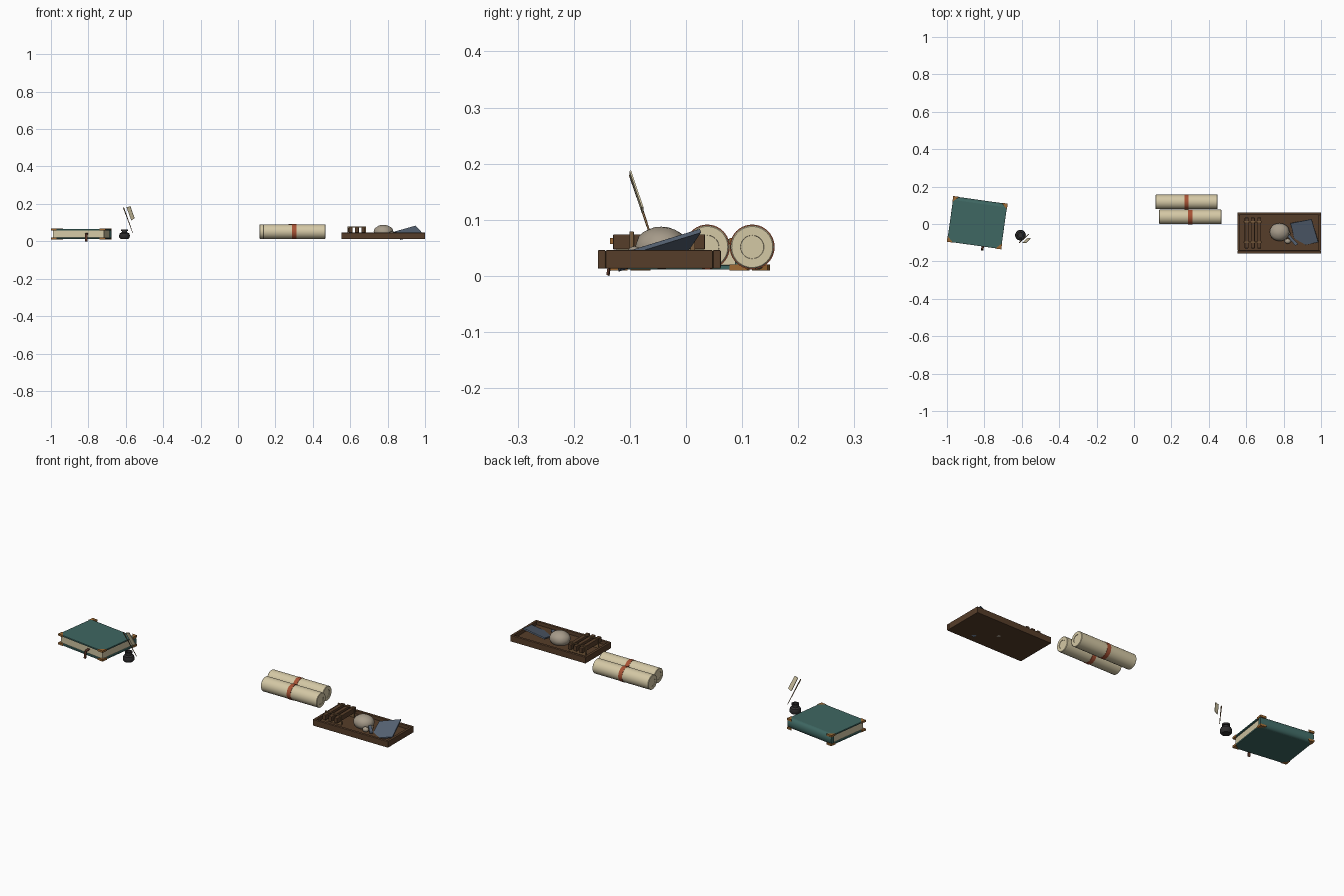
import bpy, bmesh, math, random
from mathutils import Vector, Matrix

if "Cube" in bpy.data.objects:
    bpy.data.objects.remove(bpy.data.objects["Cube"])

random.seed(4)


def mat(name, r, g, b):
    m = bpy.data.materials.new(name)
    m.diffuse_color = [(c / 255 / 12.92 if c < 10 else ((c / 255 + 0.055) / 1.055) ** 2.4) for c in (r, g, b)] + [1]
    m.use_nodes = True
    m.node_tree.nodes["Principled BSDF"].inputs["Base Color"].default_value = m.diffuse_color
    return m


TEAL = mat("teal leather", 62, 103, 98)
PAPER = mat("parchment", 212, 200, 165)
BRONZE = mat("bronze", 158, 106, 52)
WOOD = mat("dark wood", 86, 61, 41)
STRAP = mat("tan strap", 124, 94, 62)
RED = mat("red band", 168, 82, 52)
STONE = mat("pale stone", 166, 155, 138)
SLATE = mat("blue slate", 88, 101, 118)
INK = mat("ink black", 46, 45, 46)
RIBBON = mat("brown ribbon", 88, 52, 38)


def finish(name, bm, m, M=None, smooth=False, bevel=0):
    bmesh.ops.recalc_face_normals(bm, faces=bm.faces)
    me = bpy.data.meshes.new(name)
    bm.to_mesh(me)
    bm.free()
    ob = bpy.data.objects.new(name, me)
    bpy.context.collection.objects.link(ob)
    me.materials.append(m)
    if M is not None:
        ob.matrix_world = M
    if bevel:
        b = ob.modifiers.new("bevel", 'BEVEL')
        b.width, b.segments = bevel, 2
    if smooth:
        bpy.context.view_layer.objects.active = ob
        bpy.ops.object.select_all(action='DESELECT')
        ob.select_set(True)
        bpy.ops.object.shade_smooth_by_angle(angle=math.radians(40))
    return ob


def box(name, lo, hi, m, M=None, bevel=0):
    lo, hi = Vector(lo), Vector(hi)
    bm = bmesh.new()
    bmesh.ops.create_cube(bm, size=1)
    for v in bm.verts:
        v.co = Vector([(lo[i] + hi[i]) / 2 + v.co[i] * (hi[i] - lo[i]) for i in range(3)])
    return finish(name, bm, m, M, bevel=bevel)


def prism(name, pts, depth, m, M=None, smooth=False, bevel=0):
    """Extrude a polygon of 3D points along the vector depth."""
    bm = bmesh.new()
    f = bm.faces.new([bm.verts.new(p) for p in pts])
    r = bmesh.ops.extrude_face_region(bm, geom=[f])
    bmesh.ops.translate(bm, vec=depth, verts=[g for g in r["geom"] if isinstance(g, bmesh.types.BMVert)])
    return finish(name, bm, m, M, smooth, bevel)


def lathe(name, profile, m, M, n=32):
    """Spin (radius, height) points around z; closed by caps on the axis."""
    bm = bmesh.new()
    vs = [bm.verts.new((r, 0, z)) for r, z in profile]
    es = [bm.edges.new(p) for p in zip(vs, vs[1:])]
    bmesh.ops.spin(bm, geom=vs + es, axis=(0, 0, 1), cent=(0, 0, 0), steps=n, angle=math.tau)
    bmesh.ops.remove_doubles(bm, verts=bm.verts, dist=1e-5)
    return finish(name, bm, m, M, True)


def rod(name, a, b, r, m, n=10):
    a, b = Vector(a), Vector(b)
    M = Matrix.Translation(a) @ (b - a).to_track_quat('Z', 'Y').to_matrix().to_4x4()
    L = (b - a).length
    return lathe(name, [(0, 0), (r * 0.5, 0), (r, L), (0, L)], m, M, n)


# --- Book: covers, pages, rounded spine, corner fittings, ribbon ---
B = Matrix.Translation((-0.838, 0.007, 0)) @ Matrix.Rotation(math.radians(-8), 4, 'Z')
W, D, Z0, Z1, T = 0.1455, 0.122, 0.011, 0.066, 0.008
for tag, z in (("lower", Z0), ("upper", Z1 - T)):
    box(f"{tag}_cover", (-W, -D, z), (W, D - 0.018, z + T), TEAL, B, 0.0015)
    for sx in (-1, 1):
        for sy in (-1, 1):
            x, y = sx * (W + 0.0015), sy * (D + 0.0015)
            prism("corner_fitting", [(x, y, z - 0.0012), (x - sx * 0.032, y, z - 0.0012), (x, y - sy * 0.032, z - 0.0012)],
                  (0, 0, T + 0.0024), BRONZE, B)
box("pages", (-W + 0.008, -D + 0.009, Z0 + T), (W - 0.008, D - 0.02, Z1 - T), PAPER, B)
zc, rz = (Z0 + Z1) / 2, (Z1 - Z0) / 2
arc = [(math.sin(math.pi * i / 14) * 0.02, math.cos(math.pi * i / 14) * rz) for i in range(15)]
prism("spine", [(-W, D - 0.02 + y, zc + z) for y, z in arc], (2 * W, 0, 0), TEAL, B, True)
prism("ribbon", [(0.04, -D + 0.01, 0.042), (0.04, -D - 0.012, 0.036), (0.04, -D - 0.017, 0.0),
                 (0.04, -D - 0.021, 0.002), (0.04, -D - 0.015, 0.04), (0.04, -D + 0.01, 0.045)],
      (0.013, 0, 0), RIBBON, B)

# --- Ink bottle and quill ---
lathe("ink_bottle", [(0, 0.013), (0.022, 0.013), (0.028, 0.02), (0.0285, 0.032), (0.025, 0.042), (0.015, 0.047),
                     (0.014, 0.054), (0.019, 0.055), (0.019, 0.064), (0.012, 0.064), (0.012, 0.05), (0, 0.05)],
      INK, Matrix.Translation((-0.607, -0.06, 0)))
low, high = Vector((-0.564, -0.055, 0.048)), Vector((-0.612, -0.099, 0.18))
rod("quill_shaft", low, high, 0.003, STRAP)
prism("quill_vane", [(-0.596, -0.101, 0.181), (-0.576, -0.101, 0.187), (-0.553, -0.079, 0.122), (-0.571, -0.079, 0.112)],
      (0.0005, 0.003, 0.001), PAPER)

# --- Two rolled scrolls with bands ---
for x0, y in ((0.115, 0.118), (0.135, 0.038)):
    M = Matrix.Translation((x0, y, 0.0515)) @ Matrix.Rotation(math.pi / 2, 4, 'Y')
    R, L = 0.0385, 0.332
    lathe("scroll", [(0, 0.002), (0.0205, 0.002), (0.021, 0), (0.0365, 0), (R, 0.002),
                     (R, L - 0.002), (0.0365, L), (0.021, L), (0.0205, L - 0.002), (0, L - 0.002)], PAPER, M, 40)
    lathe("scroll_band", [(R - 0.002, 0.155), (R + 0.0015, 0.155), (R + 0.0015, 0.177), (R - 0.002, 0.177)], RED, M, 40)

# --- Shallow wooden tray ---
X0, X1, Y0, Y1, ZB, ZT, rim = 0.553, 1.0, -0.157, 0.062, 0.013, 0.046, 0.014
box("tray_floor", (X0 + 0.004, Y0 + 0.004, ZB), (X1 - 0.004, Y1 - 0.004, 0.028), WOOD)
for y in (Y0, Y1 - rim):
    box("tray_long_rim", (X0, y, ZB), (X1, y + rim, ZT), WOOD, None, 0.002)
for x in (X0, X1 - rim):
    box("tray_short_rim", (x, Y0 + rim, ZB), (x + rim, Y1 - rim, ZT), WOOD, None, 0.002)

# --- Bundle of wood bars held by two strap loops ---
for x in (0.602, 0.636, 0.669):
    box("wood_bar", (x - 0.010, -0.13, 0.047), (x + 0.010, 0.034, 0.074), WOOD, None, 0.002)
for y in (-0.097, 0.012):
    box("strap_top", (0.586, y - 0.004, 0.074), (0.684, y + 0.004, 0.079), STRAP, None, 0.001)
    box("strap_bottom", (0.586, y - 0.004, 0.028), (0.684, y + 0.004, 0.047), STRAP)
    for x in (0.586, 0.679):
        box("strap_side", (x, y - 0.004, 0.028), (x + 0.005, y + 0.004, 0.079), STRAP, None, 0.001)


# --- Stones ---
def stone(name, c, s, m, jitter):
    bm = bmesh.new()
    bmesh.ops.create_icosphere(bm, subdivisions=3 if s[0] > 0.03 else 2, radius=1)
    for v in bm.verts:
        v.co *= 1 + random.uniform(-jitter, jitter)
        v.co = Vector([v.co[i] * s[i] for i in range(3)])
    return finish(name, bm, m, Matrix.Translation(c), True)


stone("large_stone", (0.778, -0.043, 0.05), (0.053, 0.048, 0.038), STONE, 0.02)
stone("small_stone", (0.822, -0.092, 0.04), (0.017, 0.014, 0.013), STONE, 0.03)
stone("pebble", (0.826, -0.05, 0.036), (0.011, 0.010, 0.010), STONE, 0.03)

# --- Tilted slate slab and a small shard ---
prism("slate_slab", [(0.837, 0.005, 0.045), (0.95, 0.027, 0.077), (0.986, -0.096, 0.039), (0.869, -0.12, 0.0075)],
      (-0.001, -0.002, 0.007), SLATE, None, False, 0.0008)
prism("slate_shard", [(0.815, -0.06, 0.044), (0.826, -0.052, 0.044), (0.878, -0.108, 0.038), (0.862, -0.116, 0.038)],
      (0, 0, 0.007), SLATE)
